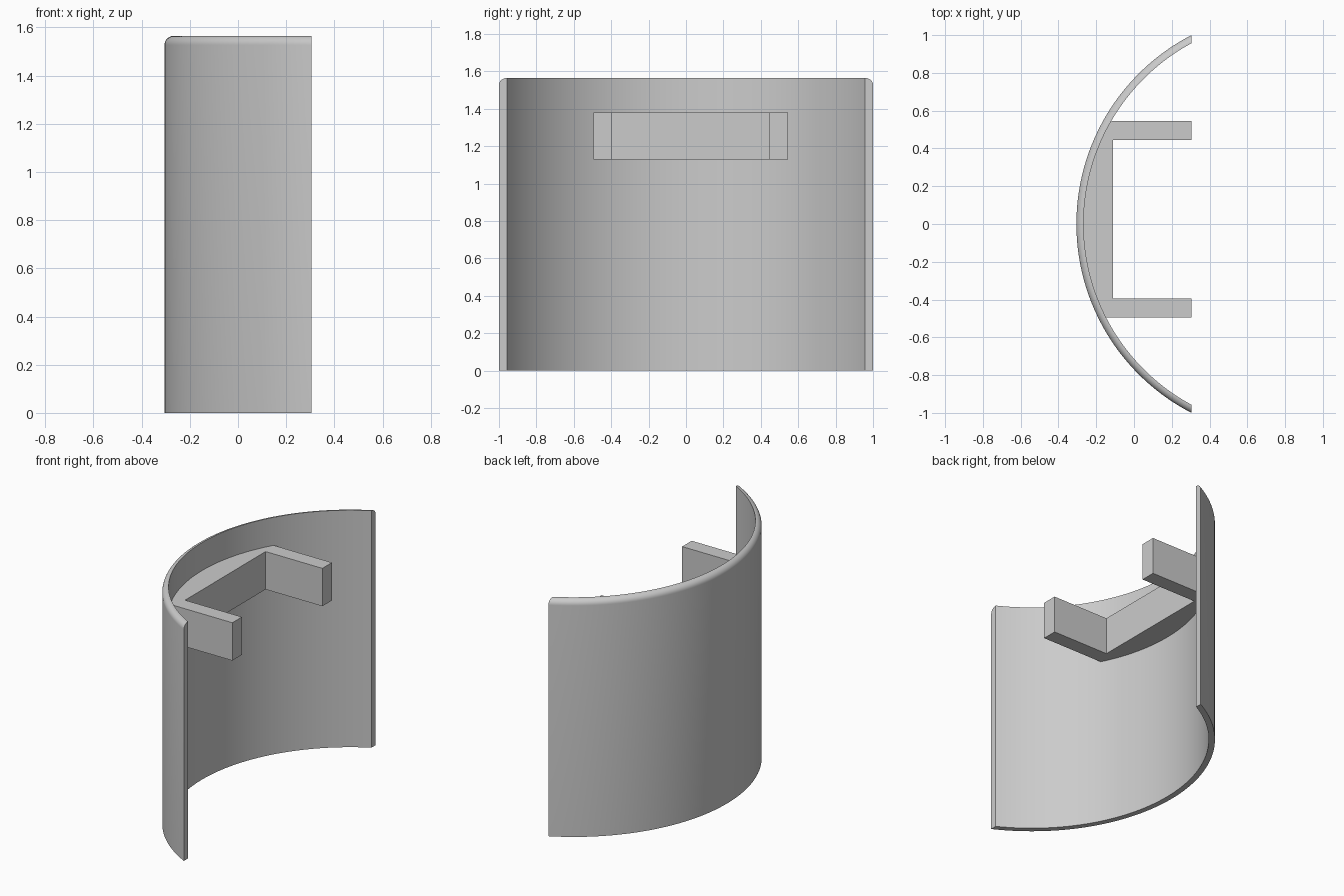
import bpy, bmesh
from math import acos, sin, cos, pi, sqrt

if "Cube" in bpy.data.objects:
    bpy.data.objects.remove(bpy.data.objects["Cube"], do_unlink=True)

# Main dimensions
CX = 0.82            # centre of the arc
R_OUT, R_IN = 1.125, 1.087
X_END = 0.305        # flat plane where everything is cut off
HEIGHT = 1.565
STEPS = 96

grey = bpy.data.materials.new("plain_grey")
grey.use_nodes = True
GREY = (0.6, 0.6, 0.6, 1)
grey.diffuse_color = GREY
grey.node_tree.nodes["Principled BSDF"].inputs["Base Color"].default_value = GREY


def finish(bm, name):
    bmesh.ops.recalc_face_normals(bm, faces=bm.faces)
    mesh = bpy.data.meshes.new(name)
    bm.to_mesh(mesh)
    bm.free()
    mesh.materials.append(grey)
    obj = bpy.data.objects.new(name, mesh)
    bpy.context.collection.objects.link(obj)
    bpy.ops.object.select_all(action='DESELECT')
    obj.select_set(True)
    bpy.context.view_layer.objects.active = obj
    bpy.ops.object.shade_smooth_by_angle(angle=pi / 7)
    return obj


# Curved shell: wall section with a rounded outer top edge, swept along the arc
fillet = R_OUT - R_IN
section = [(R_IN, 0), (R_OUT, 0)]
for k in range(9):
    a = k / 8 * pi / 2
    section.append((R_IN + fillet * cos(a), HEIGHT - fillet + fillet * sin(a)))

bm = bmesh.new()
rings = []
for i in range(STEPS + 1):
    t = 2 * i / STEPS - 1
    ring = []
    for r, z in section:
        a = t * acos((CX - X_END) / r)     # each radius ends on the same plane
        ring.append(bm.verts.new((CX - r * cos(a), r * sin(a), z)))
    rings.append(ring)
n = len(section)
for a, b in zip(rings, rings[1:]):
    for j in range(n):
        k = (j + 1) % n
        bm.faces.new((a[j], a[k], b[k], b[j]))
bm.faces.new(rings[0])
bm.faces.new(rings[-1])
finish(bm, "curved_shell")

# Bracket: C-shaped outline whose back follows the inside of the shell
Y0, Y1, ARM = -0.495, 0.545, 0.1
X_BACK, Z0, Z1 = -0.11, 1.13, 1.38
outline = [(X_END, Y1), (X_END, Y1 - ARM), (X_BACK, Y1 - ARM),
           (X_BACK, Y0 + ARM), (X_END, Y0 + ARM), (X_END, Y0)]
for i in range(33):
    y = Y0 + (Y1 - Y0) * i / 32
    outline.append((CX - sqrt((R_IN + 0.004) ** 2 - y * y), y))

bm = bmesh.new()
base = bm.faces.new([bm.verts.new((x, y, Z0)) for x, y in outline])
top = bmesh.ops.extrude_face_region(bm, geom=[base], use_keep_orig=True)
for v in top["geom"]:
    if isinstance(v, bmesh.types.BMVert):
        v.co.z = Z1
finish(bm, "mounting_bracket")
